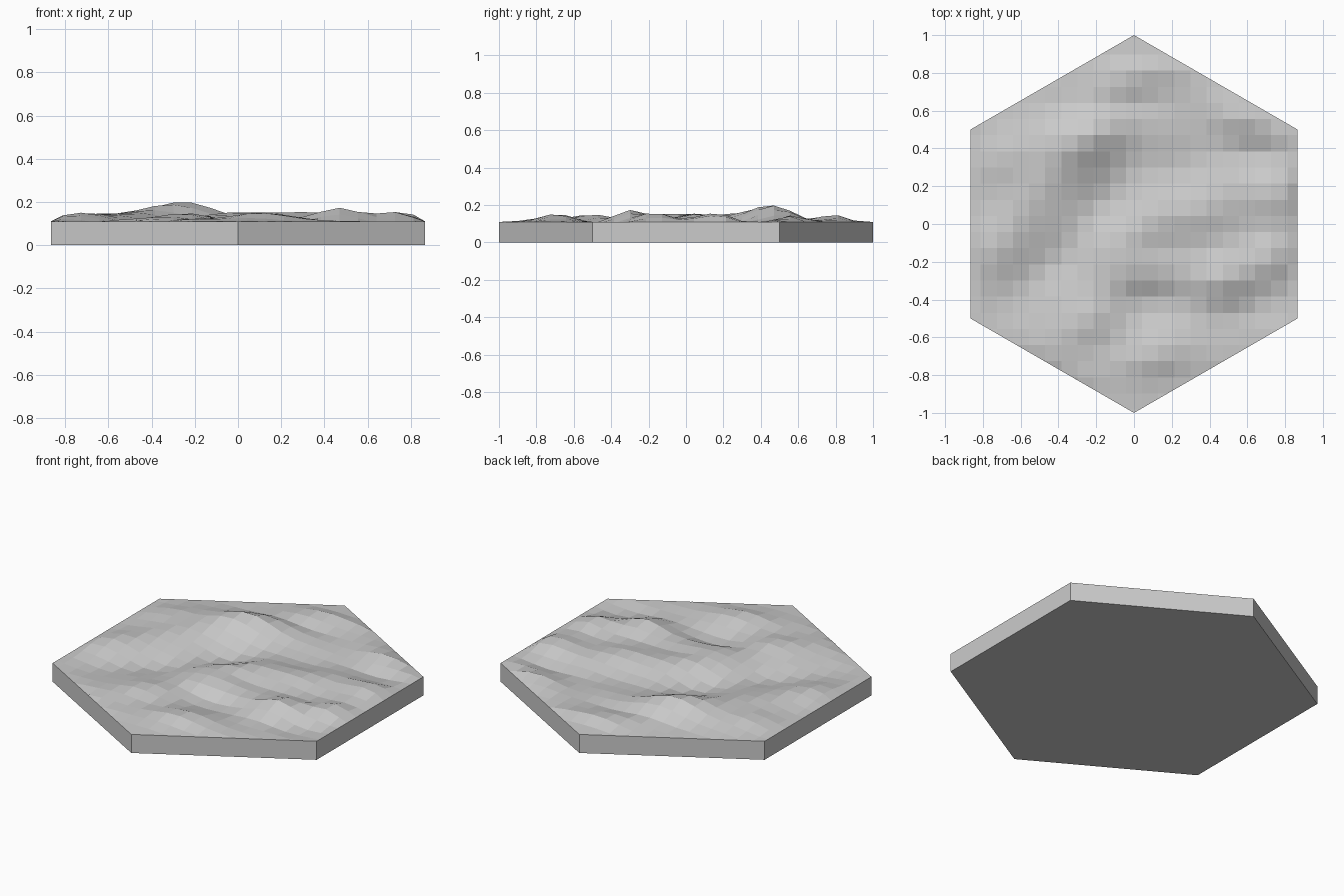
import bpy, bmesh, math
from mathutils import Vector

if "Cube" in bpy.data.objects:
    bpy.data.objects.remove(bpy.data.objects["Cube"])

BASE_H = 0.11          # top rim of the tile
STEP = 2 / 23.4        # terrain grid spacing

# hills (and dips): x, y, height, radius along, radius across, ridge direction (degrees)
HILLS = [
    (-0.25, 0.47, 0.086, 0.24, 0.14, 15),
    (-0.46, 0.24, 0.040, 0.20, 0.13, 50),
    (-0.69, -0.08, 0.040, 0.22, 0.13, 55),
    (-0.68, 0.36, 0.034, 0.14, 0.12, 30),
    (-0.01, -0.06, 0.036, 0.26, 0.13, 35),
    (0.36, 0.08, 0.038, 0.28, 0.14, 20),
    (0.47, -0.29, 0.068, 0.14, 0.12, 25),
    (0.73, -0.17, 0.044, 0.12, 0.10, 50),
    (0.06, -0.25, 0.030, 0.22, 0.09, 5),
    (-0.27, -0.52, 0.038, 0.24, 0.12, 40),
    (0.10, -0.70, 0.038, 0.26, 0.11, 15),
    (0.02, 0.78, 0.044, 0.20, 0.08, 5),
    (0.58, 0.55, 0.032, 0.22, 0.09, -20),
    (0.73, 0.15, 0.036, 0.14, 0.14, 0),
    # valleys between the ridges
    (-0.16, 0.12, -0.032, 0.20, 0.11, 45),
    (-0.44, -0.22, -0.036, 0.26, 0.11, 45),
    (0.20, 0.31, -0.010, 0.22, 0.10, 10),
    (0.60, 0.37, -0.022, 0.22, 0.09, -5),
    (0.14, -0.42, -0.024, 0.24, 0.09, 0),
    (0.62, -0.45, -0.020, 0.20, 0.09, 25),
    (-0.08, 0.64, -0.014, 0.18, 0.07, 10),
]


def height(x, y):
    z = BASE_H
    for hx, hy, h, ra, rb, deg in HILLS:
        a = math.radians(deg)
        dx, dy = x - hx, y - hy
        u = (dx * math.cos(a) + dy * math.sin(a)) / ra
        v = (dy * math.cos(a) - dx * math.sin(a)) / rb
        z += h * math.exp(-(u * u + v * v))
    # fine ripple
    return z + 0.005 * math.sin(13 * x + 5 * y) * math.sin(11 * y - 4 * x)


def hexagon(bm, z):
    pts = [math.radians(30 + 60 * i) for i in range(6)]
    return bm.faces.new([bm.verts.new((math.cos(a), math.sin(a), z)) for a in pts])


def finish(bm, name):
    mesh = bpy.data.meshes.new(name)
    bm.to_mesh(mesh)
    bm.free()
    obj = bpy.data.objects.new(name, mesh)
    bpy.context.collection.objects.link(obj)


# terrain sheet: hexagon sliced by a square grid, inner points raised
bm = bmesh.new()
hexagon(bm, BASE_H)
for axis in (Vector((1, 0, 0)), Vector((0, 1, 0))):
    for i in range(-12, 12):
        bmesh.ops.bisect_plane(bm, geom=bm.verts[:] + bm.edges[:] + bm.faces[:],
                               plane_co=axis * (i + 0.5) * STEP, plane_no=axis, dist=1e-5)
rim = math.cos(math.radians(30))
for v in bm.verts:
    if not v.is_boundary:
        # ease the hills down to the flat rim
        edge = min(rim - abs(v.co.x), rim - abs(v.co.x) / 2 - rim * abs(v.co.y))
        ease = min(1, 0.5 + edge / 0.1)
        v.co.z = BASE_H + (height(v.co.x, v.co.y) - BASE_H) * ease
finish(bm, "terrain")

# tile base: underside and six walls, open where the terrain sits
bm = bmesh.new()
bottom = hexagon(bm, 0)
walls = bmesh.ops.extrude_edge_only(bm, edges=list(bottom.edges))["geom"]
for v in walls:
    if isinstance(v, bmesh.types.BMVert):
        v.co.z = BASE_H
bmesh.ops.recalc_face_normals(bm, faces=bm.faces[:])
bottom.normal_update()
if bottom.normal.z > 0:
    bmesh.ops.reverse_faces(bm, faces=bm.faces[:])
finish(bm, "tile_base")
